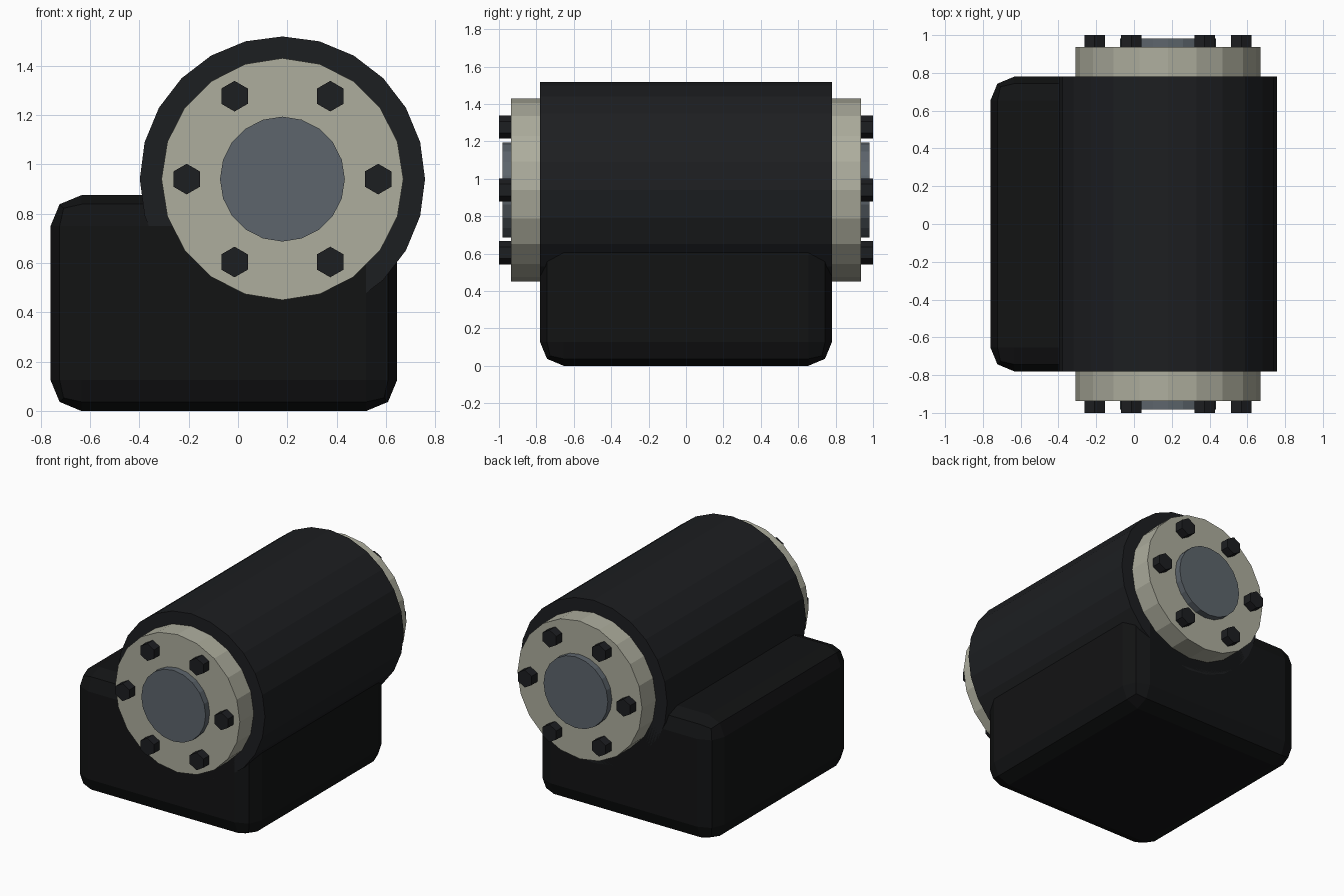
import bpy
from math import radians, cos, sin

if "Cube" in bpy.data.objects:
    bpy.data.objects.remove(bpy.data.objects["Cube"])

CX, CZ = 0.18, 0.94  # barrel axis


def mat(name, r, g, b):
    m = bpy.data.materials.new(name)
    m.diffuse_color = (r, g, b, 1)
    m.use_nodes = True
    m.node_tree.nodes["Principled BSDF"].inputs["Base Color"].default_value = m.diffuse_color
    return m


housing = mat("housing_black", 0.006, 0.0065, 0.007)
rubber = mat("barrel_black", 0.012, 0.013, 0.015)
cream = mat("flange_cream", 0.42, 0.42, 0.34)
steel = mat("cap_steel", 0.11, 0.13, 0.15)


def cyl_y(name, x, z, r, y0, y1, sides, m, spin=0.0):
    """Flat-sided cylinder lying along y."""
    bpy.ops.mesh.primitive_cylinder_add(
        vertices=sides, radius=r, depth=abs(y1 - y0),
        location=(x, (y0 + y1) / 2, z), rotation=(radians(90), 0, 0))
    ob = bpy.context.object
    ob.name = name
    if spin:
        ob.rotation_euler = (radians(90), radians(spin), 0)
    ob.data.materials.append(m)
    return ob


# Base housing with rounded edges
bpy.ops.mesh.primitive_cube_add(size=1, location=(-0.0575, 0, 0.4375))
base = bpy.context.object
base.name = "base_housing"
base.scale = (1.405, 1.56, 0.875)
bpy.ops.object.transform_apply(location=False, rotation=False, scale=True)
bev = base.modifiers.new("rounded_edges", 'BEVEL')
bev.width = 0.126
bev.segments = 2
base.data.materials.append(housing)

# Barrel
cyl_y("barrel", CX, CZ, 0.578, -0.78, 0.78, 24, rubber)

# Both ends: flange, centre cap and six hex bolts
for side, s in (("front", -1), ("back", 1)):
    cyl_y(side + "_flange", CX, CZ, 0.49, s * 0.76, s * 0.936, 20, cream)
    cyl_y(side + "_cap", CX, CZ, 0.253, s * 0.9, s * 0.982, 20, steel)
    for i in range(6):
        a = radians(60 * i)
        cyl_y(f"{side}_bolt_{i + 1}", CX + 0.388 * cos(a), CZ + 0.388 * sin(a),
              0.062, s * 0.9, s * 1.0, 6, rubber)
